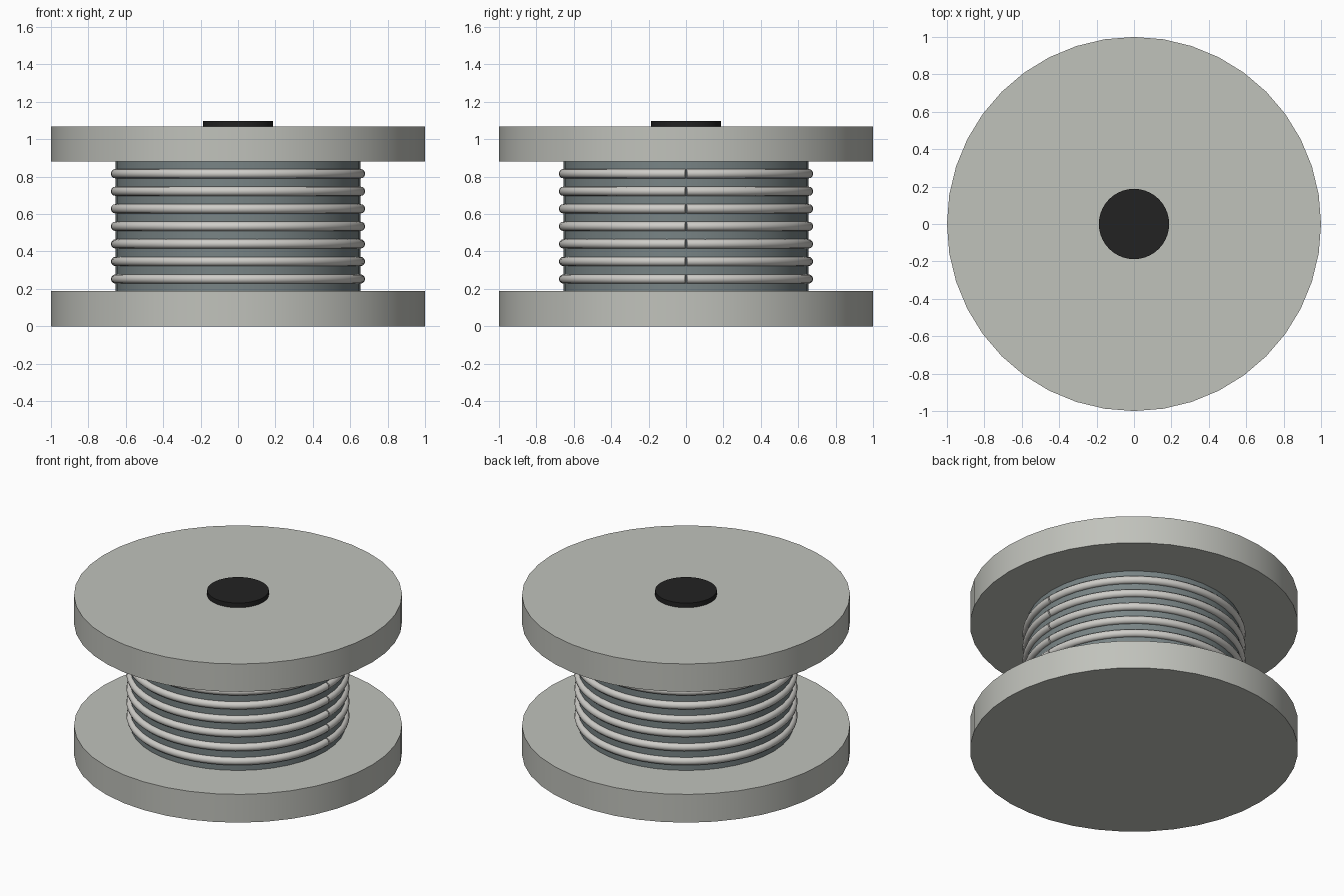
import bpy
import math

if "Cube" in bpy.data.objects:
    bpy.data.objects.remove(bpy.data.objects["Cube"])


def material(name, rgb):
    m = bpy.data.materials.new(name)
    m.diffuse_color = (*rgb, 1.0)
    m.use_nodes = True
    m.node_tree.nodes["Principled BSDF"].inputs["Base Color"].default_value = m.diffuse_color
    return m


FLANGE = material("warm_grey", (0.53, 0.54, 0.50))
CORE = material("slate_grey", (0.19, 0.23, 0.235))
WIRE = material("light_grey", (0.62, 0.61, 0.58))
CAP = material("near_black", (0.016, 0.016, 0.016))


def smooth(obj):
    bpy.ops.object.select_all(action='DESELECT')
    obj.select_set(True)
    bpy.context.view_layer.objects.active = obj
    bpy.ops.object.shade_smooth_by_angle(angle=math.radians(40))


def disc(name, radius, z0, z1, mat, sides=40):
    bpy.ops.mesh.primitive_cylinder_add(
        vertices=sides, radius=radius, depth=z1 - z0, location=(0, 0, (z0 + z1) / 2))
    obj = bpy.context.object
    obj.name = name
    obj.data.materials.append(mat)
    smooth(obj)
    return obj


def wire_turn(name, z, radius=0.655, thickness=0.025, steps=64, gap=0.005):
    """One wire loop, swept along an open circle with its ends meeting at +x."""
    curve = bpy.data.curves.new(name, 'CURVE')
    curve.dimensions = '3D'
    curve.bevel_depth = thickness
    curve.bevel_resolution = 4
    curve.use_fill_caps = True
    path = curve.splines.new('POLY')
    path.points.add(steps)
    for i, p in enumerate(path.points):
        a = gap + (2 * math.pi - 2 * gap) * i / steps
        p.co = (radius * math.cos(a), radius * math.sin(a), 0, 1)
    obj = bpy.data.objects.new(name, curve)
    obj.location.z = z
    bpy.context.collection.objects.link(obj)
    bpy.ops.object.select_all(action='DESELECT')
    obj.select_set(True)
    bpy.context.view_layer.objects.active = obj
    bpy.ops.object.convert(target='MESH')
    obj = bpy.context.object
    obj.data.materials.clear()
    obj.data.materials.append(WIRE)
    smooth(obj)


# Spool body
disc("bottom_flange", 1.0, 0.0, 0.19, FLANGE)
disc("core", 0.655, 0.19, 0.88, CORE)
disc("top_flange", 1.0, 0.88, 1.067, FLANGE)

# Axle cap on top
disc("axle_cap", 0.188, 1.06, 1.098, CAP)

# Seven turns of wire around the core
for n in range(7):
    wire_turn(f"wire_turn_{n + 1}", 0.253 + n * 0.0938)
